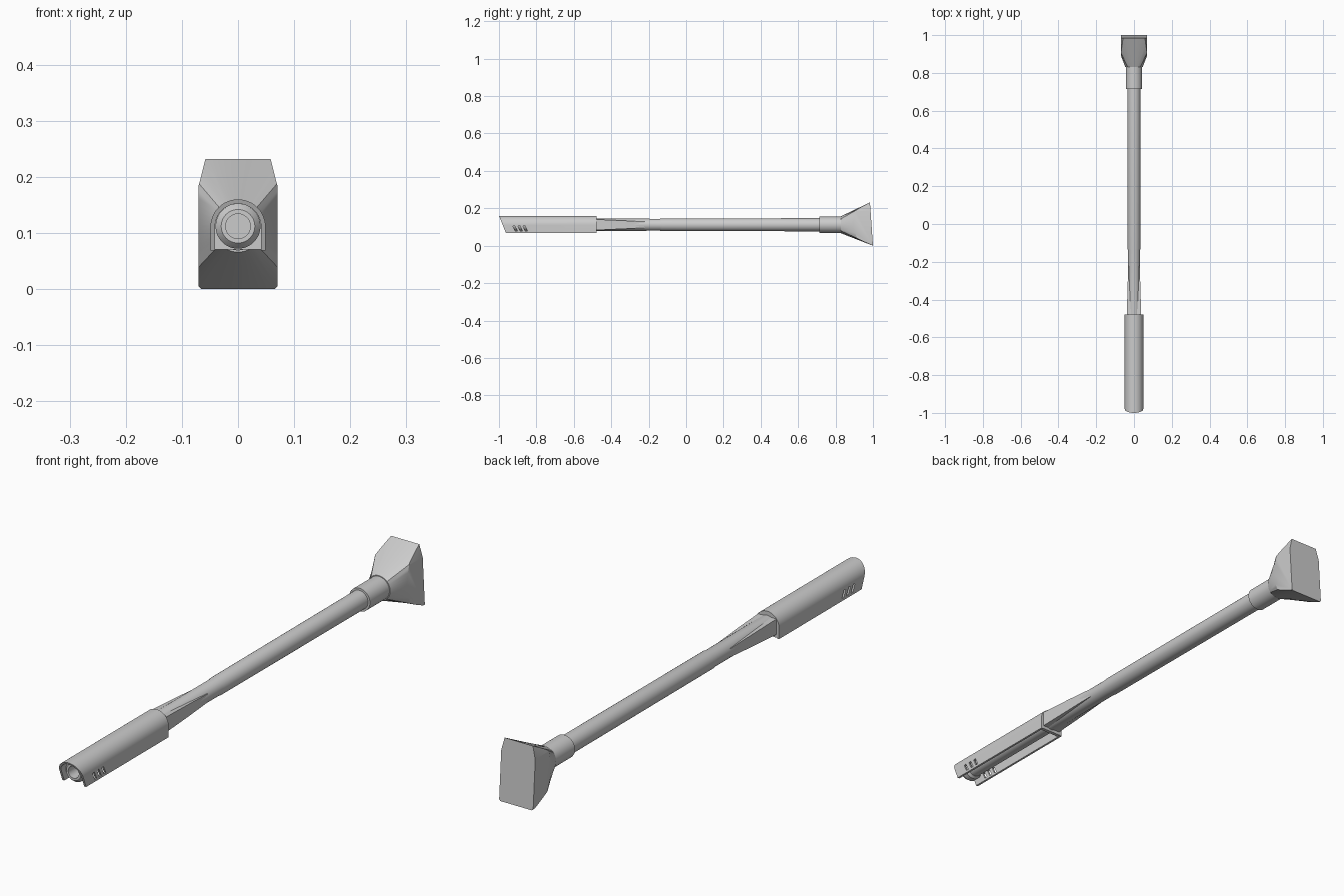
import bpy, bmesh, math
from mathutils import Vector

if "Cube" in bpy.data.objects:
    bpy.data.objects.remove(bpy.data.objects["Cube"])

CZ = 0.112  # height of the long axis
grey = bpy.data.materials.new("plain grey")
grey.diffuse_color = (0.6, 0.6, 0.6, 1)
grey.use_nodes = True
grey.node_tree.nodes["Principled BSDF"].inputs["Base Color"].default_value = grey.diffuse_color


def make(name, bm, smooth=True):
    bmesh.ops.recalc_face_normals(bm, faces=bm.faces)
    me = bpy.data.meshes.new(name)
    bm.to_mesh(me)
    bm.free()
    ob = bpy.data.objects.new(name, me)
    bpy.context.collection.objects.link(ob)
    me.materials.append(grey)
    if smooth:
        bpy.ops.object.select_all(action='DESELECT')
        ob.select_set(True)
        bpy.context.view_layer.objects.active = ob
        bpy.ops.object.shade_smooth_by_angle(angle=math.radians(30))
    return ob


def loft(rings, caps=True, closed=False):
    """Skin a list of equal-length rings of points."""
    bm = bmesh.new()
    vs = [[bm.verts.new(p) for p in r] for r in rings]
    n = len(vs[0])
    pairs = list(zip(vs, vs[1:])) + ([(vs[-1], vs[0])] if closed else [])
    for a, b in pairs:
        for i in range(n):
            j = (i + 1) % n
            bm.faces.new((a[i], a[j], b[j], b[i]))
    if caps and not closed:
        bm.faces.new(vs[0])
        bm.faces.new(vs[-1])
    return bm


def circle(r, y, n=48):
    return [(r * math.cos(math.tau * i / n), y, CZ + r * math.sin(math.tau * i / n))
            for i in range(n)]


def lathe(name, profile, closed=False):
    return make(name, loft([circle(r, y) for r, y in profile], closed=closed))


# Long tube with a blind bore and a flared muzzle
lathe("barrel", [(0.022, -0.60), (0.022, -0.968), (0.030, -0.968), (0.032, -0.966),
                 (0.040, -0.955), (0.040, -0.935), (0.033, -0.925), (0.032, -0.14),
                 (0.034, -0.13), (0.035, 0.73)])
# Collar joining the tube to the head
lathe("collar", [(0.043, 0.715), (0.043, 0.84)])


# Arched shroud, open underneath, with slanted front
def arch(w, bottom, n=24):
    pts = [(w, bottom)]
    pts += [(w * math.cos(math.pi * i / n), 0.111 + w * math.sin(math.pi * i / n))
            for i in range(n + 1)]
    return pts + [(-w, bottom)]


def front_y(z):
    return -1.0 + 0.036 * (0.16 - z) / 0.09


outline = arch(0.049, 0.069) + arch(0.041, 0.069)[::-1]
shroud = make("shroud", loft([[(x, front_y(z), z) for x, z in outline],
                              [(x, -0.478, z) for x, z in outline]]))
wall = arch(0.044, 0.071)
make("shroud_end_wall", loft([[(x, y, z) for x, z in wall] for y in (-0.492, -0.479)]))

# Three slanted vent slots through both sides
cut = bmesh.new()
for y in (-0.912, -0.885, -0.858):
    hw = 0.006
    quad = [(y - hw - 0.007, 0.104), (y + hw - 0.010, 0.107),
            (y + hw + 0.005, 0.078), (y - hw + 0.005, 0.078)]
    a, b = [[cut.verts.new((x, p, q)) for p, q in quad] for x in (-0.1, 0.1)]
    cut.faces.new(a)
    cut.faces.new(b)
    for i in range(4):
        j = (i + 1) % 4
        cut.faces.new((a[i], a[j], b[j], b[i]))
cutter = make("vent_cutter", cut, smooth=False)
cutter.hide_render = True
cutter.hide_viewport = True
mod = shroud.modifiers.new("vents", 'BOOLEAN')
mod.operation = 'DIFFERENCE'
mod.solver = 'EXACT'
mod.object = cutter

# Tapering fairings on either side of the tube behind the shroud
for s, side in ((1, "right"), (-1, "left")):
    rings = [[(s * 0.015, y, CZ - h), (s * w, y, CZ - h),
              (s * w, y, CZ + h), (s * 0.015, y, CZ + h)]
             for y, w, h in ((-0.485, 0.038, 0.029), (-0.33, 0.034, 0.022), (-0.22, 0.030, 0.016))]
    make(side + "_fairing", loft(rings), smooth=False)

# Flared head: round neck blended into a tall block, trimmed by flat planes
n = 12
neck, block = [], []
corners = [(0.107, 0.0), (0.107, 0.232), (-0.107, 0.232), (-0.107, 0.0)]
for k in range(4):
    (x0, z0), (x1, z1) = corners[k], corners[(k + 1) % 4]
    for i in range(n):
        t = i / n
        x, z = x0 + (x1 - x0) * t, z0 + (z1 - z0) * t
        a = math.radians(-45 + 90 * (k + t))
        neck.append((0.046 * math.cos(a), 0.83, CZ + 0.046 * math.sin(a)))
        block.append((x, 1.0 - 0.016 * z / 0.232, z))
head = loft([neck, block])
for s in (1, -1):
    for co, no in (((s * 0.07, 0, 0.1), (s, 0, 0)),
                   ((s * 0.07, 0, 0.185), (s * 0.047, 0, 0.012)),
                   ((s * 0.07, 0, 0.005), (s, 0, -1))):
        bmesh.ops.bisect_plane(head, geom=head.verts[:] + head.edges[:] + head.faces[:],
                               plane_co=Vector(co), plane_no=Vector(no).normalized(),
                               clear_outer=True)
        bmesh.ops.holes_fill(head, edges=[e for e in head.edges if e.is_boundary], sides=0)
make("head", head)
